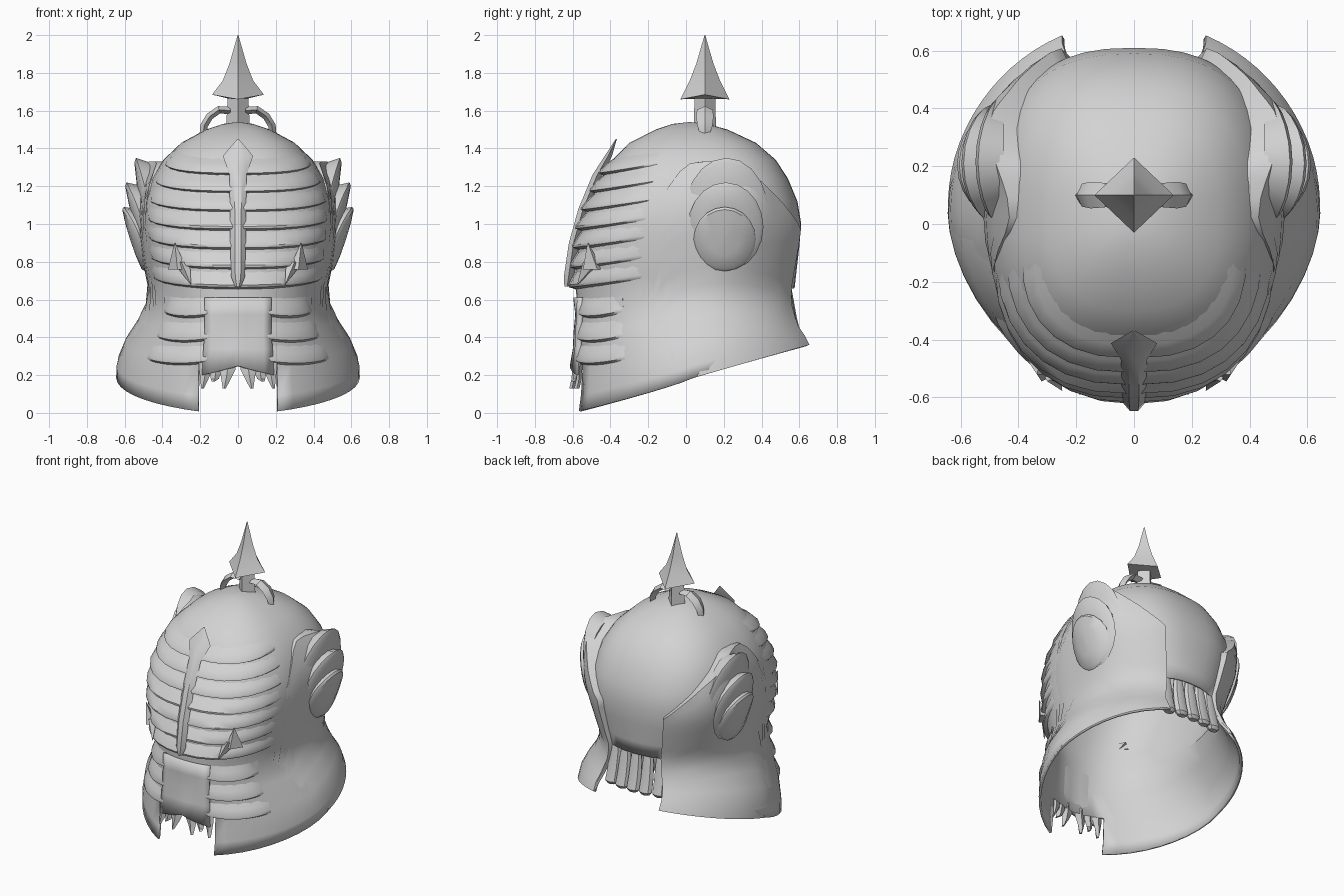
import bpy, bmesh, math
from math import sin, cos, radians, pi

if "Cube" in bpy.data.objects:
    bpy.data.objects.remove(bpy.data.objects["Cube"])

metal = bpy.data.materials.new("grey_metal")
metal.diffuse_color = (0.65, 0.65, 0.65, 1)
metal.use_nodes = True
metal.node_tree.nodes["Principled BSDF"].inputs["Base Color"].default_value = metal.diffuse_color

# Helmet body rows: z at front, z at back, half width, y at front, y at back
ROWS = [(-.005, .375, .645, -.625, .70), (.08, .42, .643, -.612, .67), (.25, .48, .60, -.597, .62),
        (.42, .58, .51, -.59, .585), (.58, .66, .455, -.575, .575), (.70, .75, .475, -.59, .585),
        (.85, .88, .49, -.575, .60), (1.0, 1.0, .505, -.55, .61), (1.12, 1.12, .495, -.51, .59),
        (1.24, 1.24, .455, -.45, .54), (1.34, 1.34, .395, -.39, .475), (1.43, 1.43, .30, -.30, .37),
        (1.50, 1.50, .17, -.16, .22), (1.53, 1.53, .08, -.07, .11), (1.54, 1.54, .0, .02, .02)]


def row_z(row, th):
    return row[0] + (row[1] - row[0]) * (1 - cos(th)) / 2


def power(v, e):
    return math.copysign(abs(v) ** e, v) if abs(v) > 1e-6 else 0


def on_row(row, th, off=0.0):
    """Point on one row; upper rows are boxier, the front of the hem is straighter."""
    _, _, hw, yf, yb = row
    e = 1 - .2 * max(0, min(1, (row[0] - .4) / .5))
    if cos(th) > 0:
        e += .15 * max(0, min(1, (.5 - row[0]) / .4))
    return ((hw + off) * power(sin(th), e),
            (yf + yb) / 2 - ((yb - yf) / 2 + off) * power(cos(th), e), row_z(row, th))


def on_body(th, z, off=0.0):
    """Point on the helmet at an angle from the front and a height, pushed outward."""
    for a, b in zip(ROWS, ROWS[1:]):
        za, zb = row_z(a, th), row_z(b, th)
        if z <= zb or b is ROWS[-1]:
            f = max(0, min(1, (z - za) / (zb - za)))
            return on_row([p + (q - p) * f for p, q in zip(a, b)], th, off)


def finish(name, bm, mirror=False, solid=0, angle=35, fix=True):
    bmesh.ops.remove_doubles(bm, verts=bm.verts, dist=1e-5)
    if fix:
        bmesh.ops.recalc_face_normals(bm, faces=bm.faces)
    me = bpy.data.meshes.new(name)
    bm.to_mesh(me)
    bm.free()
    me.materials.append(metal)
    me.shade_smooth()
    me.set_sharp_from_angle(angle=radians(angle))
    ob = bpy.data.objects.new(name, me)
    bpy.context.collection.objects.link(ob)
    if solid:
        m = ob.modifiers.new("thickness", 'SOLIDIFY')
        m.thickness, m.offset = solid, -1
    if mirror:
        ob.modifiers.new("mirror", 'MIRROR')
    return ob


def loft(name, rings, mirror=False, angle=35, bm=None):
    """Skin a list of closed rings and cap both ends."""
    own = bm is None
    bm = bm or bmesh.new()
    vs = [[bm.verts.new(p) for p in r] for r in rings]
    n = len(vs[0])
    for a, b in zip(vs, vs[1:]):
        for i in range(n):
            bm.faces.new((a[i], a[(i + 1) % n], b[(i + 1) % n], b[i]))
    bm.faces.new(vs[0][::-1])
    bm.faces.new(vs[-1])
    if own:
        finish(name, bm, mirror, angle=angle)


def patch(name, nu, nv, point, skip=None, **kw):
    """Grid surface from point(i, j); skip(i, j) leaves a face out."""
    bm = bmesh.new()
    g = [[bm.verts.new(point(i, j)) for j in range(nv + 1)] for i in range(nu + 1)]
    for i in range(nu):
        for j in range(nv):
            if not (skip and skip(i, j)):
                bm.faces.new((g[i][j], g[i + 1][j], g[i + 1][j + 1], g[i][j + 1]))
    finish(name, bm, fix=False, **kw)


# Main shell, open at the mouth and at the nape
COLS = 48
def shell_gap(i, j):
    front = i < 3 or i >= COLS - 3
    back = COLS // 2 - 3 <= i < COLS // 2 + 3
    return (front and j < 2) or (back and j < 4)

patch("helmet_shell", COLS, len(ROWS) - 1,
      lambda i, j: on_row(ROWS[j], 2 * pi * (i % COLS) / COLS), shell_gap, solid=.015)


# Raised side plate from the ear to the nape; last row and column fold in to the shell
def side_plate(i, j):
    d = 66 + 91.5 * min(i, 20) / 20
    th, v = radians(d), min(j, 12) / 12
    top = .85 + .48 * sin(min(1, (d - 66) / 26) * pi / 2) if d < 105 else 1.33 - .36 * ((d - 105) / 52.5) ** 1.1
    low = row_z(ROWS[0], th)
    ramp = max(0, min(1, (d - 66) / 40))
    off = -.008 + ramp * (.012 + .035 * v ** .7 + .07 * math.exp(-((d - 112) / 17) ** 2) * v ** 3)
    if j == 13 or i == 21:
        off = -.008
    return on_body(th, low + (top - low) * v, off)

patch("side_plate", 21, 13, side_plate, mirror=True, angle=50)


# Louvre ribs across the face
def rib(name, z, d0, d1, reach, h, lift=0.06, mirror=False):
    rings = []
    for k in range(15):
        s = -1 + k / 7
        th = radians(d0 + (d1 - d0) * k / 14)
        out = reach * (1 - s * s) ** .8 - .006
        zz = z + lift * s * s
        rings.append([on_body(th, zz + h, -.008), on_body(th, zz + h * .5, out * .5),
                      on_body(th, zz + h * .08, out), on_body(th, zz - h * .06, out * .9),
                      on_body(th, zz - h * .2, -.008)])
    loft(name, rings, mirror, 40)

for n, z in enumerate((.67, .775, .88, .98, 1.08, 1.18, 1.275)):
    rib(f"face_rib_{n + 1}", z, -75, 75, .042, .09)

# Folds on the cheeks
for n, z in enumerate((.27, .39, .52)):
    rib(f"cheek_fold_{n + 1}", z, 8, 56, .035, .10, .03, True)


# Mouth plate with a pushed-in middle
def mouth(i, j):
    th = radians(-20 + 40 * i / 8)
    inner = 2 <= i <= 6 and 1 <= j <= 3
    return on_body(th, .25 + .09 * j - .05 * (abs(i - 4) / 4) * (j == 0), .006 if inner else .018)

patch("mouth_plate", 8, 4, mouth, solid=.025, angle=40)

# Fringe of flat teeth below the mouth plate
for n, (x, tip, w) in enumerate(((.055, .13, .042), (.115, .165, .035), (.17, .13, .036))):
    rings = []
    for z, f, dx, dy in ((.29, 1, 0, .005), (.23, 1, 0, .003), (.18, .6, .008, 0), (tip, .2, .018, -.012)):
        cx, cy, ww = x + dx, -.595 + dy + x * x, w * f
        rings.append([(cx - ww, cy, z), (cx, cy - .014, z), (cx + ww, cy, z), (cx, cy + .014, z)])
    loft(f"tooth_{n + 1}", rings, True)

# Pointed cheek horns, one tip up and one tip down
bm = bmesh.new()
for tip, base, w in (((.335, -.52, .90), (.32, -.50, .76), .05), ((.25, -.575, .68), (.30, -.50, .80), .045)):
    x, y, z = base
    b = [(x - w, y - .02, z), (x, y - .045, z), (x + w, y + .03, z), (x, y + .06, z)]
    loft("", [b, [tuple(t + (p - q) * .04 for t, p, q in zip(tip, c, base)) for c in b]], bm=bm)
finish("cheek_horn", bm, True, angle=25)

# Central blade running down the face
rings = []
for y, z, w, t in ((-.37, 1.45, .004, .1), (-.42, 1.36, .08, .7), (-.48, 1.26, .045, 1), (-.555, 1.08, .043, 1),
                   (-.605, .90, .041, 1), (-.632, .72, .036, 1), (-.635, .67, .016, .6)):
    rings.append([(-w, y + .01 * t, z), (-w * .4, y - .015 * t, z), (w * .4, y - .015 * t, z),
                  (w, y + .01 * t, z), (0, y + .04 * t, z)])
loft("face_blade", rings)


# Ear fins: three overlapping discs that lean outward at the top
def ear(name, cx, cy, cz, ry, rz, lean, bulge):
    rings = []
    for r, dx in ((.9, None), (1, 0), (.92, .012), (.5, bulge), (.05, bulge * 1.1)):
        ring = []
        for k in range(20):
            a = 2 * pi * k / 20
            u, v = r * cos(a), r * sin(a)
            x = cx - .05 if dx is None else cx + lean * v - .035 * u * u + dx
            ring.append((x, cy + ry * u, cz + rz * v))
        rings.append(ring)
    loft(name, rings, True)

ear("ear_fin_rear", .50, .215, 1.045, .225, .305, .04, .015)
ear("ear_fin_middle", .535, .21, .985, .20, .235, .055, .015)
ear("ear_fin_front", .55, .205, .92, .165, .17, .055, .02)

# Pleated curtain at the nape
for n, x in enumerate((0, .085, .17)):
    rings = []
    for y, z, r in ((.53, .72, .025), (.54, .60, .042), (.555, .50, .046), (.575, .42, .048), (.575, .40, .03)):
        y -= x * x * .8
        rings.append([(x * (1 + (.7 - z) * .2) + r * cos(a), y + r * .7 * sin(a), z)
                      for a in (2 * pi * k / 8 for k in range(8))])
    loft(f"nape_pleat_{n + 1}", rings, n > 0)

# Crown spike: stem and concave four-sided head
rings = [[(rx, .1, z), (0, .1 + ry, z + dz), (-rx, .1, z), (0, .1 - ry, z + dz)]
         for rx, ry, z, dz in ((.065, .06, 1.47, 0), (.055, .055, 1.665, 0), (.137, .13, 1.685, -.025),
                               (.08, .08, 1.76, 0), (.045, .045, 1.85, 0), (.002, .002, 2.0, 0))]
loft("crown_spike", rings, angle=60)

# Curved braces on both sides of the spike
rings = []
for x, z, nx, nz, w in ((.04, 1.60, 0, 1, .035), (.10, 1.605, .3, .95, .042), (.15, 1.57, .75, .66, .046),
                        (.18, 1.52, .95, .3, .04), (.185, 1.46, 1, 0, .02)):
    t = .02
    rings.append([(x + nx * t, .1, z + nz * t), (x, .1 + w, z), (x - nx * t, .1, z - nz * t), (x, .1 - w, z)])
loft("spike_brace", rings, True)
